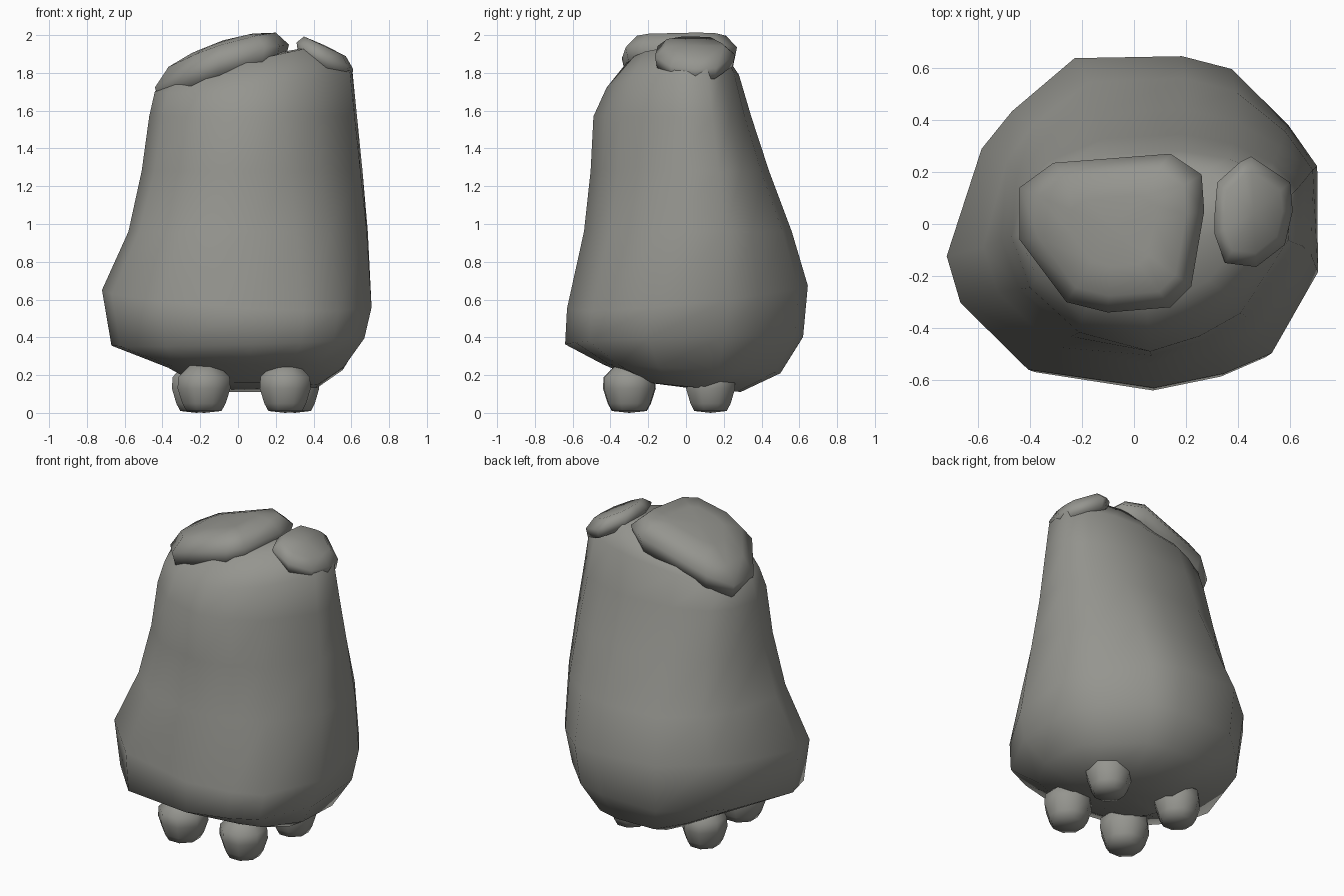
import bpy, bmesh

if "Cube" in bpy.data.objects:
    bpy.data.objects.remove(bpy.data.objects["Cube"])

stone = bpy.data.materials.new("dark_stone")
stone.diffuse_color = (.30, .30, .275, 1)
stone.use_nodes = True
stone.node_tree.nodes["Principled BSDF"].inputs["Base Color"].default_value = stone.diffuse_color

def skin(name, rings, low, high):
    """Bridge stacked rings of equal point count and close both ends with a fan."""
    bm = bmesh.new()
    loops = [[bm.verts.new(p) for p in ring] for ring in rings]
    n = len(loops[0])
    for a, b in zip(loops, loops[1:]):
        for i in range(n):
            j = (i + 1) % n
            bm.faces.new((a[i], a[j], b[j], b[i]))
    lo, hi = bm.verts.new(low), bm.verts.new(high)
    for i in range(n):
        j = (i + 1) % n
        bm.faces.new((loops[0][j], loops[0][i], lo))
        bm.faces.new((loops[-1][i], loops[-1][j], hi))
    bmesh.ops.recalc_face_normals(bm, faces=bm.faces)
    for f in bm.faces:
        f.smooth = True
    me = bpy.data.meshes.new(name)
    bm.to_mesh(me)
    bm.free()
    me.materials.append(stone)
    ob = bpy.data.objects.new(name, me)
    bpy.context.collection.objects.link(ob)
    return ob

# Boulder-like body: a base plan morphing into a top plan, fitted to each level
base_plan = [(-1, -.20), (-.93, -.48), (-.57, -.89), (.11, -1), (.51, -.92),
             (.77, -.81), (1, -.33), (.99, .33), (.83, .57), (.51, .93),
             (.25, 1), (-.32, .99), (-.65, .67), (-.81, .45)]
top_plan = [(-1, -.10), (-.85, -.50), (-.45, -.85), (.10, -1), (.40, -.88),
            (.65, -.70), (.98, -.15), (1, .40), (.85, .68), (.60, .90),
            (.30, 1), (-.25, .95), (-.70, .70), (-.90, .40)]
# x min, x max, y min, y max, z, tilt along x, tilt along y, morph
levels = [(-.20, .42, -.22, .29, .14, 0, -.10, 0),
          (-.37, .56, -.44, .50, .235, 0, -.05, 0),
          (-.67, .67, -.64, .62, .38, .03, .03, .1),
          (-.72, .71, -.63, .645, .62, -.06, .10, .2),
          (-.58, .69, -.54, .56, .96, 0, 0, .6),
          (-.51, .66, -.505, .44, 1.28, 0, 0, .9),
          (-.47, .63, -.49, .345, 1.57, 0, 0, 1),
          (-.44, .605, -.42, .28, 1.75, .10, .08, 1),
          (-.34, .44, -.31, .22, 1.85, .22, 0, 1)]

def level_ring(x0, x1, y0, y1, z, tx, ty, w):
    ring = []
    for (ax, ay), (bx, by) in zip(base_plan, top_plan):
        k = w * w if ax < 0 else w
        x, y = ax + (bx - ax) * k, ay + (by - ay) * k
        x *= -x0 if x < 0 else x1
        y *= -y0 if y < 0 else y1
        ring.append((x, y, z + tx * x + ty * y))
    return ring

skin("body", [level_ring(*lv) for lv in levels], (.1, .03, .13), (.05, -.04, 1.88))

# Domed slabs lying on the sloping crown
def slab(name, outline, centre, height, layers):
    cx, cy = centre
    rings = []
    for s, dz in layers:
        pts = [(cx + (x - cx) * s, cy + (y - cy) * s) for x, y in outline]
        rings.append([(x, y, height(x) + dz) for x, y in pts])
    h = height(cx)
    skin(name, rings, (cx, cy, h - .06), (cx, cy, h + layers[-1][1] + .005))

slab("large_top_slab",
     [(-.44, .14), (-.44, -.06), (-.26, -.30), (-.10, -.34), (.14, -.32), (.22, -.24),
      (.27, .05), (.26, .19), (.14, .27), (-.31, .235)],
     (-.08, -.02), lambda x: 1.83 + .26 * x - .35 * x * x,
     [(.93, -.02), (1, .075), (.80, .145), (.45, .16)])
slab("small_top_slab",
     [(.31, .04), (.31, -.04), (.35, -.15), (.47, -.165), (.58, -.08), (.61, .05),
      (.60, .16), (.45, .26), (.41, .24), (.32, .16)],
     (.46, .04), lambda x: 1.79 + .47 * (.61 - x),
     [(.94, -.03), (1, .03), (.74, .08)])

# Four stubby feet with eight sides, tapering to the ground
octagon = [(1, .4), (.4, 1), (-.4, 1), (-1, .4), (-1, -.4), (-.4, -1), (.4, -1), (1, -.4)]

def foot(name, x, y, r):
    profile = [(.66, .01), (.82, .05), (1, .13), (.97, .19), (.5, .255)]
    rings = [[(x + a * r * s, y + b * r * s, z) for a, b in octagon] for s, z in profile]
    skin(name, rings, (x, y, 0), (x, y, .265))

foot("front_left_foot", -.18, -.30, .14)
foot("front_right_foot", .25, -.30, .135)
foot("back_left_foot", -.22, .13, .13)
foot("back_right_foot", .30, .13, .13)
